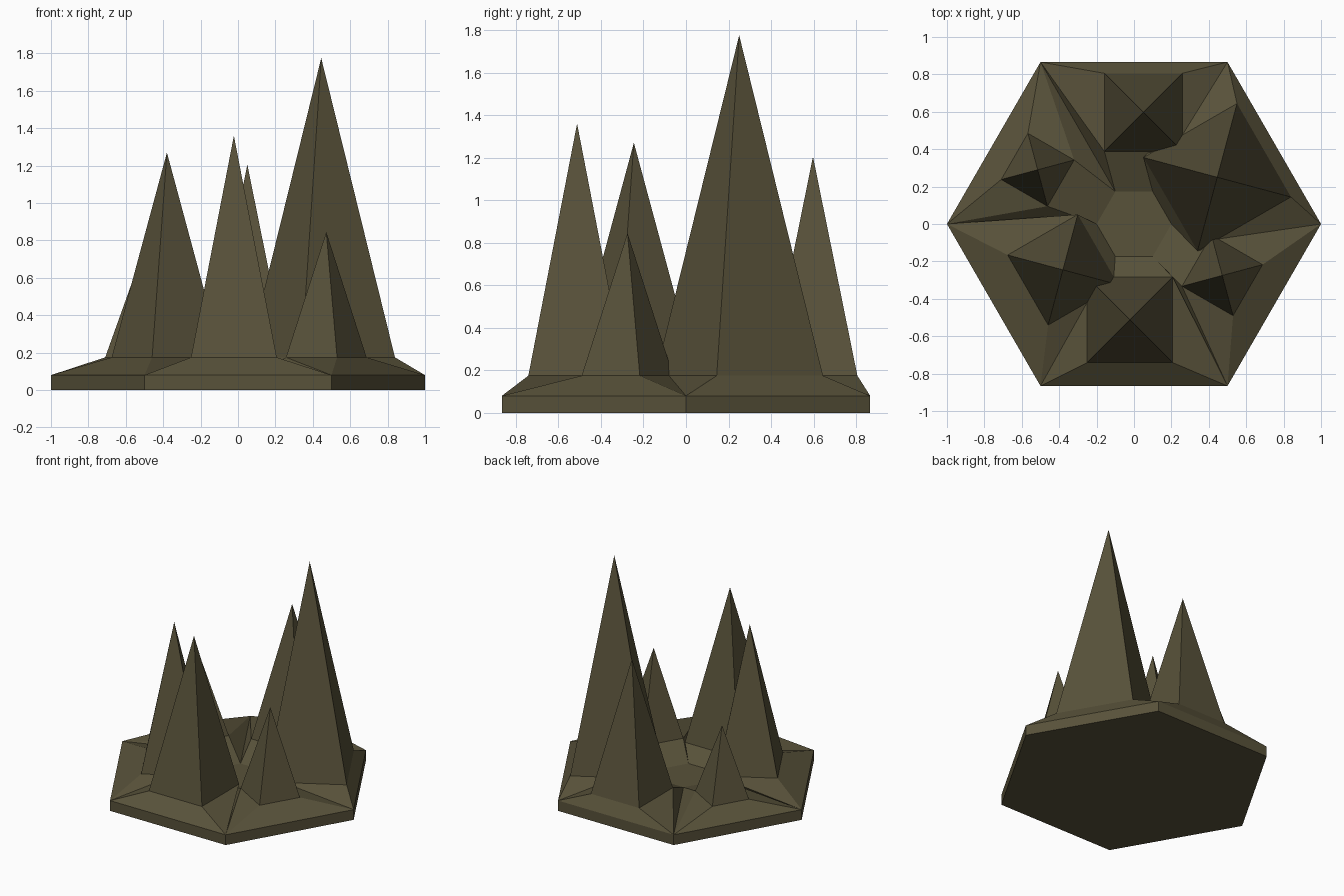
import bpy, bmesh
from math import radians, cos, sin

if "Cube" in bpy.data.objects:
    bpy.data.objects.remove(bpy.data.objects["Cube"])

RIM, SHELF = 0.08, 0.175       # height of the tile rim and of the spike bases
OUTER, INNER = 1.0, 0.2        # radii of the tile and of its central hexagon

stone = bpy.data.materials.new("dark olive stone")
stone.diffuse_color = (0.098, 0.084, 0.042, 1)
stone.use_nodes = True
stone.node_tree.nodes["Principled BSDF"].inputs["Base Color"].default_value = stone.diffuse_color


def polar(deg, r, z, cx=0.0, cy=0.0):
    a = radians(deg)
    return (cx + r * cos(a), cy + r * sin(a), z)


def make_object(name, build):
    bm = bmesh.new()
    build(bm)
    mesh = bpy.data.meshes.new(name)
    bm.to_mesh(mesh)
    bm.free()
    mesh.materials.append(stone)
    ob = bpy.data.objects.new(name, mesh)
    bpy.context.collection.objects.link(ob)


# Hexagonal tile: underside, low walls and the small flat centre
def tile(bm):
    low = [bm.verts.new(polar(60 * i, OUTER, 0)) for i in range(6)]
    rim = [bm.verts.new(polar(60 * i, OUTER, RIM)) for i in range(6)]
    centre = [bm.verts.new(polar(60 * i, INNER, RIM)) for i in range(6)]
    bm.faces.new(low[::-1])
    bm.faces.new(centre)
    for i in range(6):
        j = (i + 1) % 6
        bm.faces.new((low[i], low[j], rim[j], rim[i]))


# One sector: sloping skirt rising to a square, topped by a pyramid
def spike(angle, cx, cy, half_diagonal, height):
    def build(bm):
        skirt = [bm.verts.new(polar(angle + a, r, RIM)) for a, r in
                 ((-30, OUTER), (30, OUTER), (30, INNER), (-30, INNER))]
        square = [bm.verts.new(polar(angle + a, half_diagonal, SHELF, cx, cy))
                  for a in (-45, 45, 135, 225)]
        apex = bm.verts.new((cx, cy, height))
        A, B, C, D = skirt
        a, b, c, d = square
        for face in ((A, B, b, a), (C, D, d, c),      # outer and inner slopes
                     (B, c, b), (B, C, c),            # one flank
                     (A, a, d), (A, d, D)):           # other flank
            bm.faces.new(face)
        for i in range(4):
            bm.faces.new((square[i], square[(i + 1) % 4], apex))
    return build


make_object("hex_tile", tile)

# name, sector direction, spike centre, base half diagonal, peak height
for name, *spec in (
        ("spike_back_right", 30, 0.445, 0.25, 0.408, 1.775),
        ("spike_back", 90, 0.05, 0.597, 0.295, 1.205),
        ("spike_back_left", 150, -0.515, 0.29, 0.202, 0.72),
        ("spike_front_left", 210, -0.38, -0.245, 0.306, 1.27),
        ("spike_front", 270, -0.022, -0.512, 0.324, 1.36),
        ("spike_front_right", 330, 0.472, -0.275, 0.223, 0.845)):
    make_object(name, spike(*spec))
